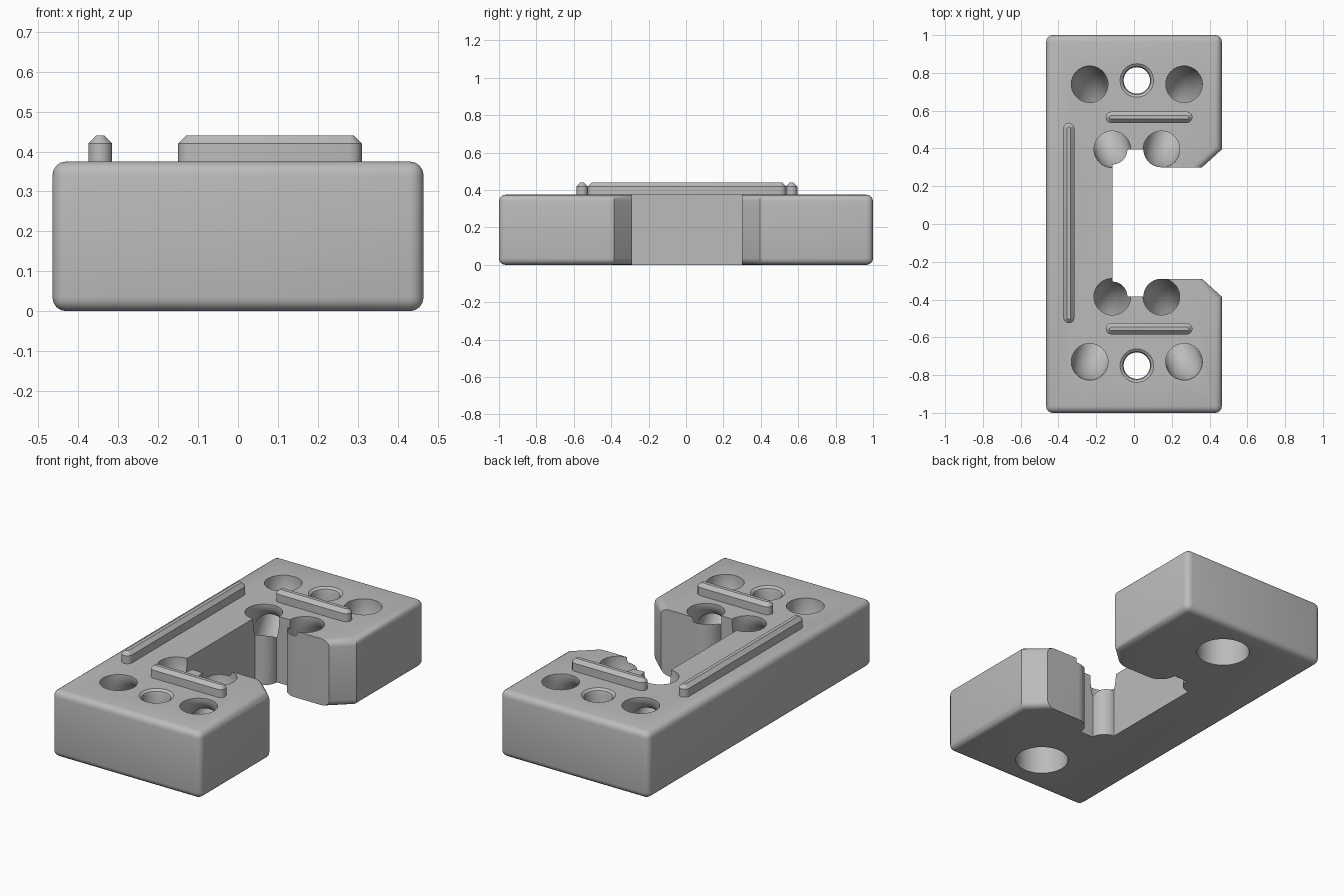
import bpy, bmesh, math
from mathutils import Vector, Matrix

if "Cube" in bpy.data.objects:
    bpy.data.objects.remove(bpy.data.objects["Cube"])

grey = bpy.data.materials.new("plain grey")
grey.use_nodes = True
colour = (0.5, 0.5, 0.5, 1)
grey.diffuse_color = colour
grey.node_tree.nodes["Principled BSDF"].inputs["Base Color"].default_value = colour

MID = 0.005      # mirror line of the details in y
TOP = 0.375      # top of the block
HX = 0.465       # half width of the block


def finish(bm, name):
    bmesh.ops.recalc_face_normals(bm, faces=bm.faces)
    mesh = bpy.data.meshes.new(name)
    bm.to_mesh(mesh)
    bm.free()
    mesh.materials.append(grey)
    ob = bpy.data.objects.new(name, mesh)
    bpy.context.collection.objects.link(ob)
    return ob


def smooth(ob, angle=35):
    bpy.ops.object.select_all(action="DESELECT")
    ob.select_set(True)
    bpy.context.view_layer.objects.active = ob
    bpy.ops.object.shade_smooth_by_angle(angle=math.radians(angle))


def arc(cx, cy, r, start, end, steps=10):
    angles = [math.radians(start + (end - start) * i / steps) for i in range(steps + 1)]
    return [(cx + r * math.cos(a), cy + r * math.sin(a)) for a in angles]


# Block: C-shaped outline with round posts in the notch corners
half = arc(-0.115, 0.39, 0.08, -90, 0) + arc(0.145, 0.39, 0.095, 180, 270)
half += [(0.36, 0.295), (HX, 0.39)]
outline = [(x, MID + y) for x, y in half] + [(HX, 1), (-HX, 1), (-HX, -1), (HX, -1)]
outline += [(x, MID - y) for x, y in reversed(half)]

bm = bmesh.new()
base = bm.faces.new([bm.verts.new((x, y, 0)) for x, y in outline])
walls = bmesh.ops.extrude_face_region(bm, geom=[base])["geom"]
bmesh.ops.translate(bm, verts=[v for v in walls if isinstance(v, bmesh.types.BMVert)],
                    vec=(0, 0, TOP))


def outer(v):
    return abs(abs(v.co.x) - HX) < 1e-4


def rounded(e):
    a, b = e.verts
    if abs(a.co.z - b.co.z) > 0.1:
        return outer(a) and abs(a.co.y) > 0.9
    on_chamfer = max(a.co.x, b.co.x) > 0.4 and min(a.co.x, b.co.x) > 0.3
    return (outer(a) and outer(b)) or on_chamfer


bmesh.ops.recalc_face_normals(bm, faces=bm.faces)
bmesh.ops.bevel(bm, geom=[e for e in bm.edges if rounded(e)], offset=0.035,
                segments=4, profile=0.5, affect="EDGES")
block = finish(bm, "block")


# Cutters
def revolve(name, profile, x, y):
    bm = bmesh.new()
    verts = [bm.verts.new((r, 0, z)) for r, z in profile]
    edges = [bm.edges.new(p) for p in zip(verts, verts[1:])]
    bmesh.ops.spin(bm, geom=verts + edges, cent=(0, 0, 0), axis=(0, 0, 1),
                   angle=math.tau, steps=40)
    bmesh.ops.remove_doubles(bm, verts=bm.verts, dist=1e-4)
    ob = finish(bm, name)
    ob.location = (x, y, 0)
    return ob


def tunnel(name, a, b, r):
    # Ring standing on edge, its lower half joining two holes in the top
    a, b = Vector(a), Vector(b)
    along = (b - a).normalized()
    bm = bmesh.new()
    n, m = 48, 32
    rings = []
    for i in range(n):
        t = math.tau * (i + 0.5) / n
        out = along * math.cos(t) + Vector((0, 0, math.sin(t)))
        side = Vector((-along.y, along.x, 0))
        centre = (a + b) / 2 + out * (b - a).length / 2
        rings.append([bm.verts.new(centre + r * (out * math.cos(u) + side * math.sin(u)))
                      for u in [math.tau * j / m for j in range(m)]])
    for i in range(n):
        p, q = rings[i], rings[(i + 1) % n]
        for j in range(m):
            k = (j + 1) % m
            bm.faces.new((p[j], p[k], q[k], q[j]))
    return finish(bm, name)


screw = [(0, -0.1), (0.14, -0.1), (0.14, 0.2), (0.07, 0.2), (0.07, 0.35),
         (0.075, 0.365), (0.09, 0.376), (0.09, 0.5), (0, 0.5)]
cutters = []
for s in (1, -1):
    cutters.append(revolve("screw_hole_cutter", screw, 0.015, MID + s * 0.755))
    for d in (1, -1):
        cutters.append(tunnel("tunnel_cutter", (0.015 + d * 0.25, MID + s * 0.735, TOP),
                              (0.015 + d * 0.13, MID + s * 0.39, TOP), 0.097))

bpy.context.view_layer.objects.active = block
for cutter in cutters:
    cutter.hide_render = True
    mod = block.modifiers.new("cut", "BOOLEAN")
    mod.operation = "DIFFERENCE"
    mod.solver = "EXACT"
    mod.object = cutter
    bpy.ops.object.modifier_apply(modifier=mod.name)
    bpy.data.objects.remove(cutter)
smooth(block)


# Rails: slim bars with rounded ends and chamfered tops
def rail(name, length, width, x, y, turn):
    w, h = width / 2, length / 2
    bm = bmesh.new()
    rings = []
    for inset, z in ((0, TOP - 0.02), (0, 0.42), (0.02, 0.44)):
        pts = arc(h - w, 0, w - inset, -90, 90, 6) + arc(w - h, 0, w - inset, 90, 270, 6)
        rings.append([bm.verts.new((px, py, z)) for px, py in pts])
    for p, q in zip(rings, rings[1:]):
        for j in range(len(p)):
            k = (j + 1) % len(p)
            bm.faces.new((p[j], p[k], q[k], q[j]))
    bm.faces.new(rings[0])
    bm.faces.new(rings[-1])
    bmesh.ops.transform(bm, verts=bm.verts,
                        matrix=Matrix.Translation((x, y, 0)) @ Matrix.Rotation(turn, 4, "Z"))
    smooth(finish(bm, name))


rail("long_rail", 1.06, 0.06, -0.345, MID, math.pi / 2)
rail("back_rail", 0.46, 0.06, 0.08, MID + 0.56, 0)
rail("front_rail", 0.46, 0.06, 0.08, MID - 0.56, 0)
